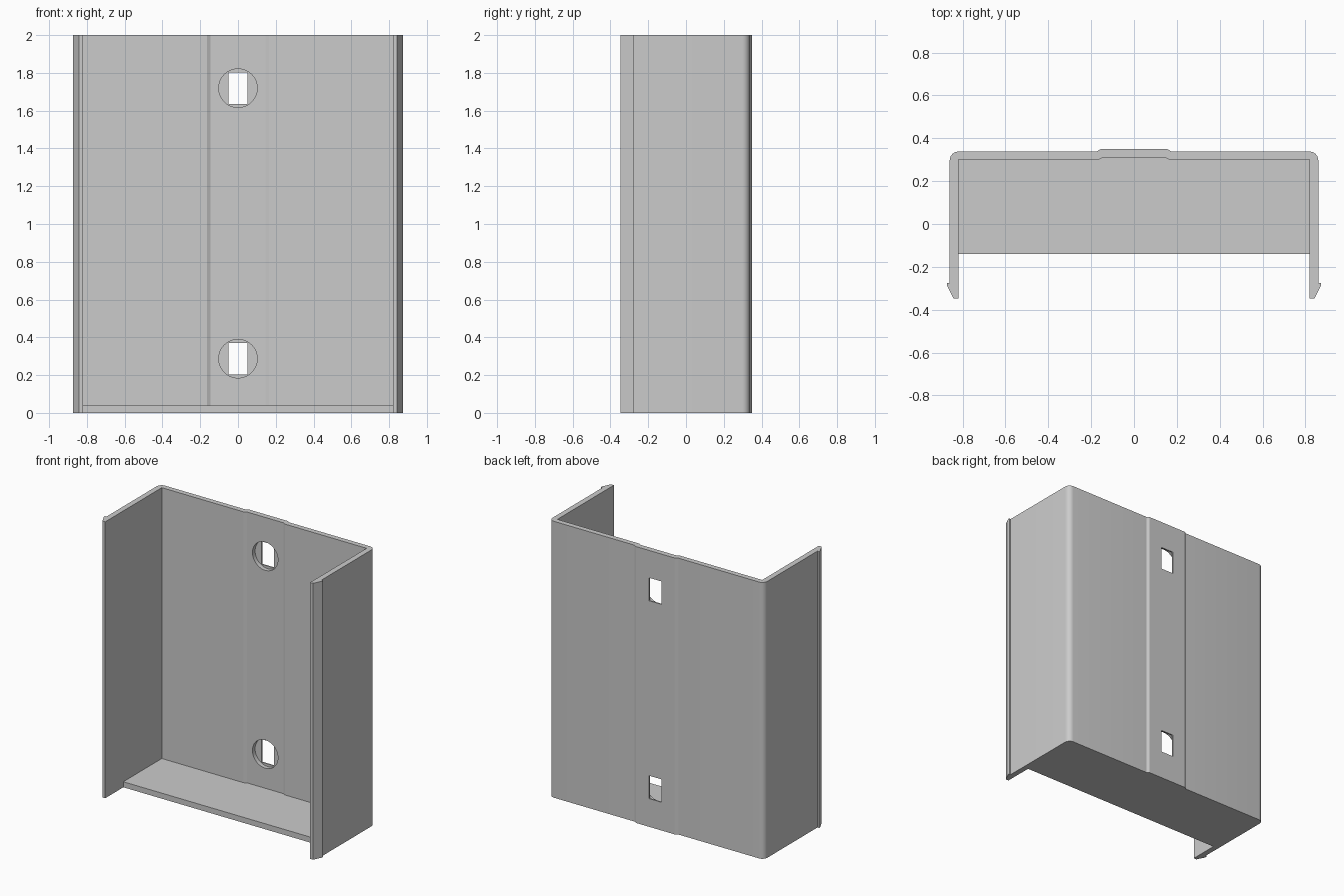
import bpy, bmesh
from math import sin, cos, pi, radians

if "Cube" in bpy.data.objects:
    bpy.data.objects.remove(bpy.data.objects["Cube"])

HEIGHT = 2.0


def add_object(name, bm):
    bmesh.ops.recalc_face_normals(bm, faces=bm.faces)
    mesh = bpy.data.meshes.new(name)
    bm.to_mesh(mesh)
    bm.free()
    obj = bpy.data.objects.new(name, mesh)
    bpy.context.collection.objects.link(obj)
    return obj


def extrude(name, points, direction):
    """Extrude a closed loop of 3D points along a direction."""
    bm = bmesh.new()
    face = bm.faces.new([bm.verts.new(p) for p in points])
    new = bmesh.ops.extrude_face_region(bm, geom=[face])["geom"]
    bmesh.ops.translate(bm, vec=direction,
                        verts=[v for v in new if isinstance(v, bmesh.types.BMVert)])
    return add_object(name, bm)


def mirrored(half):
    """Mirror a half outline across x = 0 and join the two."""
    return half + [(-x, y) for x, y in reversed(half)]


# Channel cross-section, right half: outer raised rib, round corner, hooked lip, inner side
R = 0.04
corner = [(0.86 - R + R * sin(a), 0.338 - R + R * cos(a))
          for a in (i * pi / 12 for i in range(7))]
inner_back = [(0.82, 0.30), (0.165, 0.30), (0.145, 0.311)]
half = ([(0.155, 0.35), (0.175, 0.338)] + corner +
        [(0.86, -0.275), (0.873, -0.275), (0.873, -0.287), (0.843, -0.347), (0.82, -0.347)] +
        inner_back)
channel = extrude("channel_body", [(x, y, 0) for x, y in mirrored(half)], (0, 0, HEIGHT))

# Floor plate fitted to the inside of the channel
plate = mirrored([(0.82, -0.14)] + inner_back)
extrude("floor_plate", [(x, y, 0) for x, y in plate], (0, 0, 0.04))

# Screw holes: round counterbore from the inside, rectangular slot through the back
for z in (0.287, 1.719):
    circle = [(0.102 * cos(i * pi / 24), 0.25, z + 0.102 * sin(i * pi / 24)) for i in range(48)]
    slot = [(sx * 0.05, 0.25, z + sz * 0.083) for sx, sz in ((-1, -1), (1, -1), (1, 1), (-1, 1))]
    for name, loop, depth in (("counterbore_cutter", circle, 0.091), ("slot_cutter", slot, 0.2)):
        cutter = extrude(name, loop, (0, depth, 0))
        cutter.hide_render = True
        mod = channel.modifiers.new(name, "BOOLEAN")
        mod.operation, mod.solver, mod.object = "DIFFERENCE", "EXACT", cutter
        bpy.context.view_layer.objects.active = channel
        bpy.ops.object.modifier_apply(modifier=mod.name)
        bpy.data.objects.remove(cutter)

# Smooth the rounded corners and bores, keep the folds sharp
bpy.ops.object.select_all(action="DESELECT")
channel.select_set(True)
bpy.context.view_layer.objects.active = channel
bpy.ops.object.shade_smooth_by_angle(angle=radians(25))
